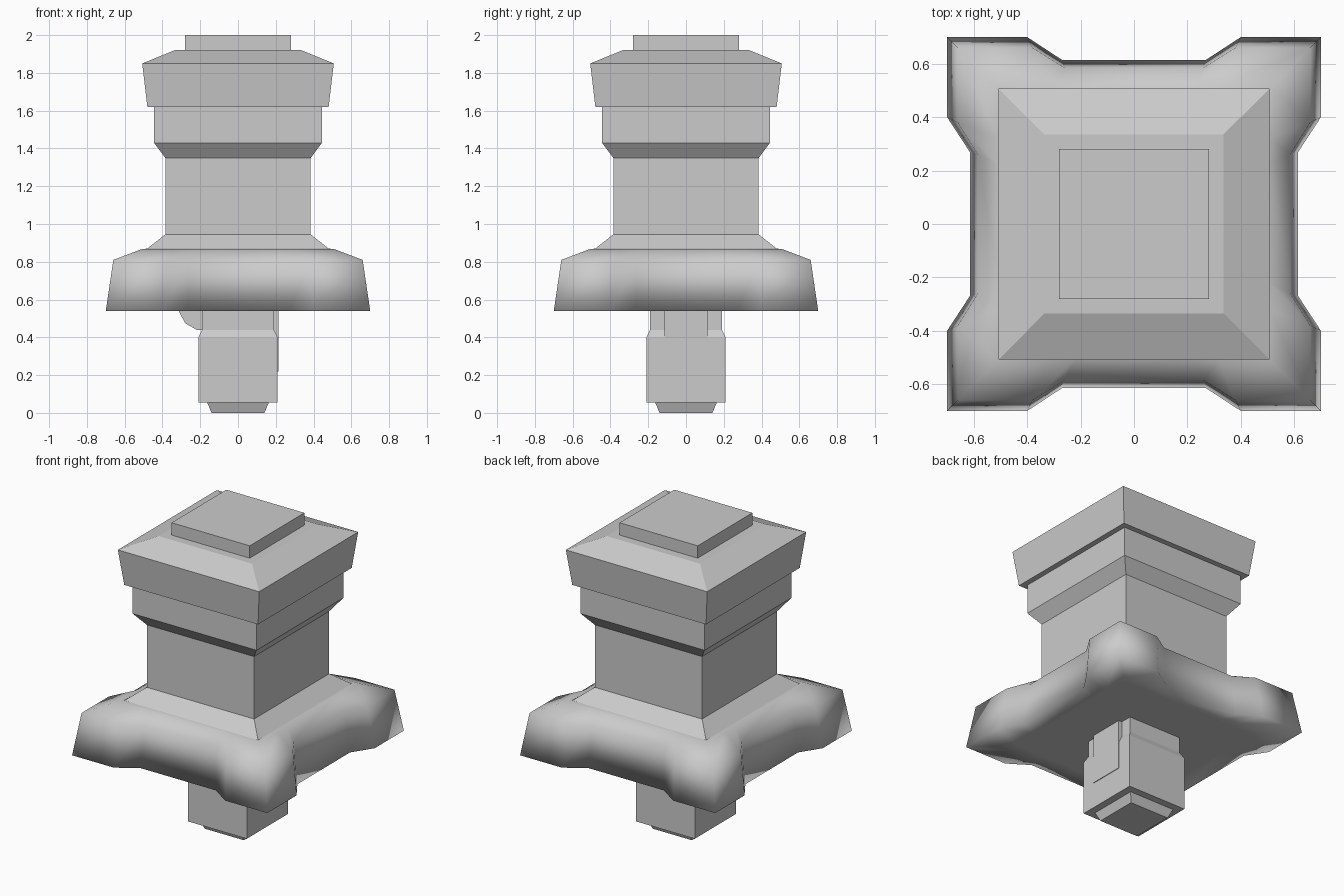
import bpy
import bmesh

if "Cube" in bpy.data.objects:
    bpy.data.objects.remove(bpy.data.objects["Cube"], do_unlink=True)

grey = bpy.data.materials.new("plain grey")
grey.use_nodes = True
grey.diffuse_color = (0.6, 0.6, 0.6, 1)
grey.node_tree.nodes["Principled BSDF"].inputs["Base Color"].default_value = (0.6, 0.6, 0.6, 1)


def square(half):
    return [(-half, -half), (half, -half), (half, half), (-half, half)]


def notched(corner, shoulder, notch, wall):
    """Square outline whose four sides are set back between the corners."""
    side = [(-corner, -corner), (-shoulder, -corner), (-notch, -wall),
            (notch, -wall), (shoulder, -corner)]
    points = []
    for _ in range(4):
        points += side
        side = [(-y, x) for x, y in side]
    return points


def loft(name, rings, caps=True, smooth=False):
    """Skin a list of (z, outline) rings from bottom to top."""
    bm = bmesh.new()
    loops = [[bm.verts.new((x, y, z)) for x, y in outline] for z, outline in rings]
    count = len(loops[0])
    for low, high in zip(loops, loops[1:]):
        for i in range(count):
            j = (i + 1) % count
            bm.faces.new((low[i], low[j], high[j], high[i]))
    if caps:
        bm.faces.new(loops[0][::-1])
        bm.faces.new(loops[-1])
    for face in bm.faces:
        face.smooth = smooth
    mesh = bpy.data.meshes.new(name)
    bm.to_mesh(mesh)
    bm.free()
    mesh.materials.append(grey)
    obj = bpy.data.objects.new(name, mesh)
    bpy.context.collection.objects.link(obj)
    return obj


def stack(name, profile):
    return loft(name, [(z, square(half)) for z, half in profile])


# Flared skirt with projecting corners, open in the middle
loft("skirt", [
    (0.54, notched(0.49, 0.32, 0.22, 0.49)),
    (0.54, notched(0.70, 0.40, 0.27, 0.615)),
    (0.81, notched(0.66, 0.38, 0.26, 0.585)),
    (0.867, notched(0.51, 0.32, 0.22, 0.505)),
    (0.87, notched(0.48, 0.30, 0.20, 0.48)),
], caps=False, smooth=True)

# Square column with its collar, and the core that closes the skirt
stack("column", [(0.54, 0.49), (0.868, 0.482), (0.945, 0.385), (1.35, 0.385),
                 (1.43, 0.445), (1.63, 0.445)])

# Tapered cap and the raised block on it
stack("cap", [(1.62, 0.48), (1.85, 0.507), (1.92, 0.335)])
stack("top_block", [(1.91, 0.28), (2.0, 0.28)])

# Mounting pin and its foot
stack("pin", [(0.055, 0.21), (0.40, 0.21), (0.44, 0.19), (0.55, 0.19)])
stack("pin_foot", [(0.0, 0.14), (0.06, 0.165)])

# Raised strip on the left face of the pin
loft("pin_strip", [(z, [(0.15, -0.115), (0.214, -0.115), (0.214, 0.115), (0.15, 0.115)])
                   for z in (0.22, 0.55)])

# Small lug beside the pin neck
loft("pin_lug", [
    (0.44, [(-0.22, -0.18), (-0.15, -0.18), (-0.15, -0.10), (-0.22, -0.10)]),
    (0.475, [(-0.28, -0.18), (-0.13, -0.18), (-0.13, -0.10), (-0.28, -0.10)]),
    (0.55, [(-0.32, -0.18), (-0.12, -0.18), (-0.12, -0.10), (-0.32, -0.10)]),
])
